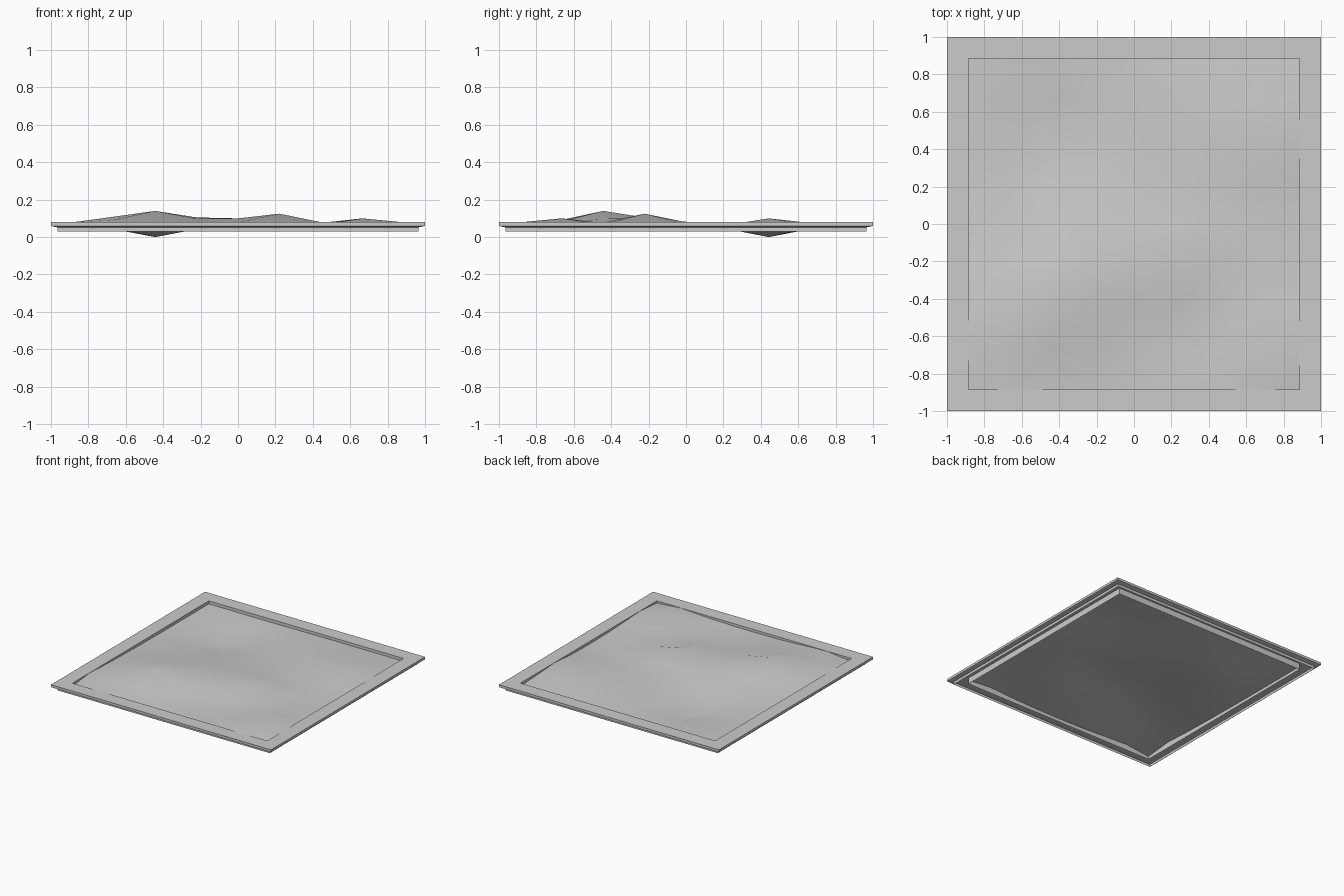
import bpy

if "Cube" in bpy.data.objects:
    bpy.data.objects.remove(bpy.data.objects["Cube"])

INNER = 0.885   # half-width of the opening in the frame


def make_object(name, verts, faces, smooth=False):
    mesh = bpy.data.meshes.new(name)
    mesh.from_pydata(verts, [], faces)
    for poly in mesh.polygons:
        poly.use_smooth = smooth
    obj = bpy.data.objects.new(name, mesh)
    bpy.context.collection.objects.link(obj)
    return obj


def square_sweep(name, profile):
    """Sweep an open (half-width, z) profile around a mitred square."""
    corners = [(-1, -1), (1, -1), (1, 1), (-1, 1)]
    n = len(profile)
    verts = [(sx * r, sy * r, z) for sx, sy in corners for r, z in profile]
    faces = []
    for c in range(4):
        a, b = c * n, (c + 1) % 4 * n
        faces += [(a + i, b + i, b + i + 1, a + i + 1) for i in range(n - 1)]
    return make_object(name, verts, faces)


# Hollow tray frame: outer skirt, stepped lip, flat top, inner wall
square_sweep("tray_frame", [
    (0.965, 0.03), (0.965, 0.052), (0.985, 0.056), (1.0, 0.06),
    (1.0, 0.08), (INNER, 0.08), (INNER, 0.03)])

# Rolling ground surface: heights in thousandths, front row first
heights = [
    [55, 79, 70, 60, 58, 60, 66, 79, 62],
    [79, 92, 84, 72, 58, 58, 70, 100, 79],
    [68, 109, 140, 98, 78, 68, 60, 75, 68],
    [62, 85, 105, 105, 100, 125, 80, 65, 60],
    [58, 65, 70, 80, 82, 80, 70, 60, 58],
    [56, 54, 43, 54, 65, 65, 62, 65, 62],
    [55, 42, 0, 42, 60, 66, 76, 100, 79],
    [55, 50, 43, 50, 62, 68, 72, 76, 65],
    [55, 55, 54, 55, 56, 57, 57, 57, 55],
]
n = len(heights)
step = 2 * INNER / (n - 1)
verts = [(-INNER + i * step, -INNER + j * step, heights[j][i] / 1000)
         for j in range(n) for i in range(n)]
faces = [(j * n + i, j * n + i + 1, (j + 1) * n + i + 1, (j + 1) * n + i)
         for j in range(n - 1) for i in range(n - 1)]
make_object("ground_surface", verts, faces, smooth=True)
